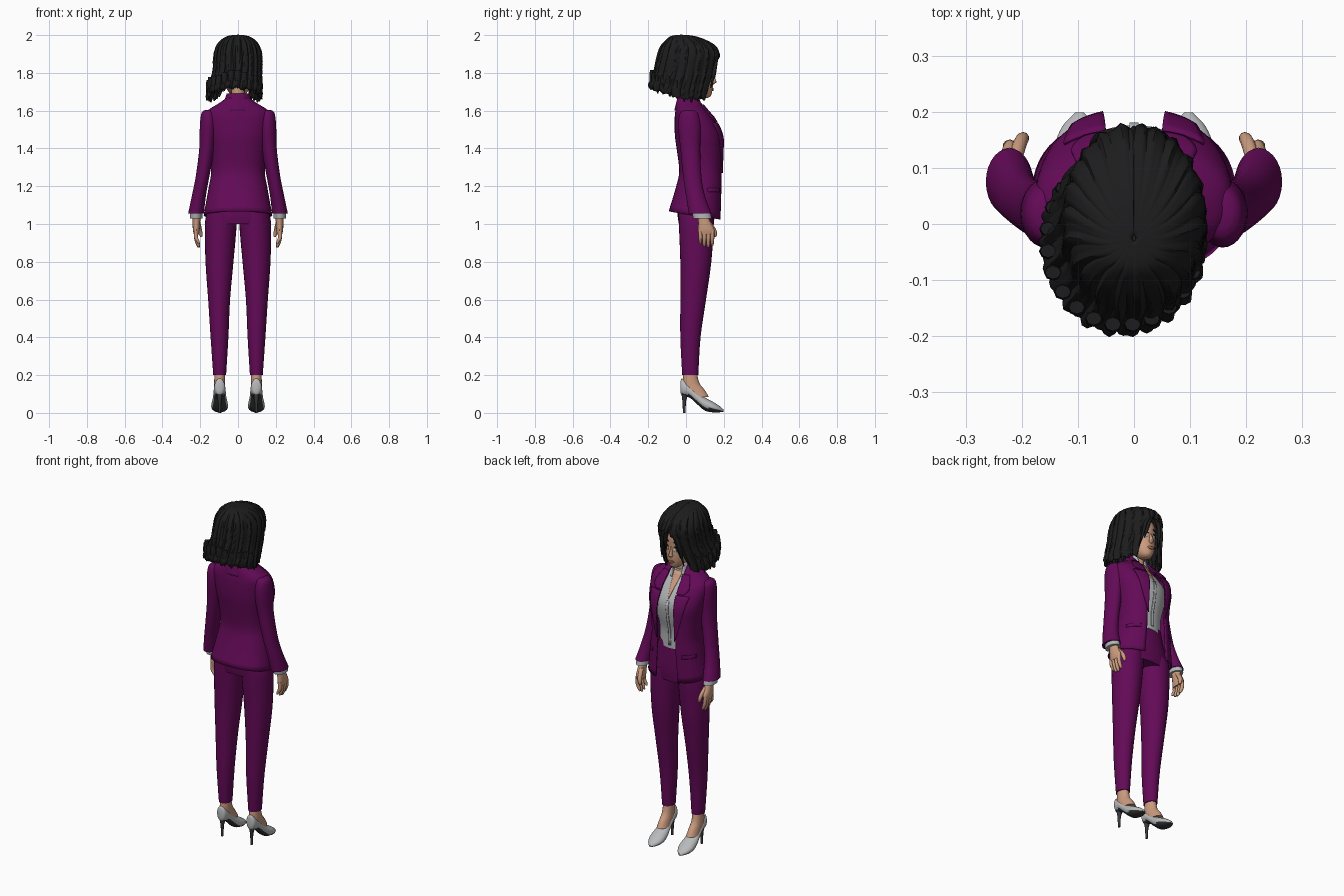
import bpy, bmesh, math
from mathutils import Vector


def material(name, r, g, b):
    m = bpy.data.materials.new(name)
    m.diffuse_color = (r, g, b, 1)
    return m


PURPLE = material("plum cloth", 0.125, 0.003, 0.095)
HAIR = material("black hair", 0.012, 0.012, 0.013)
SKIN = material("skin", 0.60, 0.33, 0.21)
SHIRT = material("pale grey shirt", 0.46, 0.47, 0.49)
SHOE = material("light grey leather", 0.48, 0.49, 0.50)
SOLE = material("dark sole", 0.04, 0.04, 0.04)
WHITE = material("eye white", 0.75, 0.75, 0.75)
IRIS = material("blue grey iris", 0.08, 0.20, 0.24)
LIP = material("lips", 0.42, 0.15, 0.11)


def spline(rings, k):
    """Catmull-Rom resampling of ring tuples."""
    out = []
    for i in range(len(rings) - 1):
        p0, p1, p2 = rings[max(i - 1, 0)], rings[i], rings[i + 1]
        p3 = rings[min(i + 2, len(rings) - 1)]
        for j in range(k):
            t = j / k
            out.append(tuple(b + 0.5 * t * ((c - a) + t * ((2 * a - 5 * b + 4 * c - d) + t * (3 * b - a - 3 * c + d)))
                             for a, b, c, d in zip(p0, p1, p2, p3)))
    return out + [rings[-1]]


def spow(v, e):
    return math.copysign(abs(v) ** e, v)


def finish(name, bm, mats, thick=0, mirror=False, rule=None):
    bmesh.ops.recalc_face_normals(bm, faces=bm.faces)
    for f in bm.faces:
        f.smooth = True
        if rule:
            f.material_index = rule(f)
    for e in bm.edges:
        if len(e.link_faces) == 2 and e.calc_face_angle(0) > 0.8:
            e.smooth = False
    me = bpy.data.meshes.new(name)
    bm.to_mesh(me)
    bm.free()
    for m in mats:
        me.materials.append(m)
    ob = bpy.data.objects.new(name, me)
    bpy.context.collection.objects.link(ob)
    if thick:
        s = ob.modifiers.new("thickness", "SOLIDIFY")
        s.thickness, s.offset = thick, 0
    if mirror:
        ob.modifiers.new("mirror", "MIRROR")


def loft(name, rings, mats, n=28, e=1.0, k=4, thick=0, mirror=False, warp=None, swap=False, rule=None):
    """Rings are (z, centre x, half width, back y, front y[, half front gap]).
    With a gap the loft is an open garment-like shell. swap lofts along y."""
    rings = spline(rings, k)
    shell = len(rings[0]) == 6
    bm, rows = bmesh.new(), []
    for i, r in enumerate(rings):
        z, cx, hw, yb, yf = r[:5]
        a0 = math.asin(min(max(r[5], 0) / hw, 1) ** (1 / e)) if shell else 0
        row = []
        for j in range(n + shell):
            a = a0 + (2 * math.pi - 2 * a0) * j / n
            v = Vector((cx + hw * spow(math.sin(a), e),
                        (yb + yf) / 2 + (yf - yb) / 2 * spow(math.cos(a), e), z))
            if warp:
                warp(i / (len(rings) - 1), a, v)
            row.append(bm.verts.new((v.x, v.z, v.y) if swap else v))
        rows.append(row)
    for p, q in zip(rows, rows[1:]):
        for j in range(n):
            j2 = j + 1 if shell else (j + 1) % n
            bm.faces.new((p[j], p[j2], q[j2], q[j]))
    if not shell:
        bm.faces.new(rows[0])
        bm.faces.new(rows[-1])
    finish(name, bm, mats, thick, mirror, rule)
    return rings


def front_y(rings, z, x, e):
    for a, b in zip(rings, rings[1:]):
        if min(a[0], b[0]) <= z <= max(a[0], b[0]):
            t = (z - a[0]) / (b[0] - a[0])
            hw, yb, yf = (a[i] + (b[i] - a[i]) * t for i in (2, 3, 4))
            s = min(abs(x) / hw, 1) ** (1 / e)
            return (yb + yf) / 2 + (yf - yb) / 2 * math.sqrt(1 - s * s) ** e
    return rings[-1][4]


def patch(name, base, rows, mat, d=0.004, e=1.0, thick=0.003, mirror=True, m=6):
    """Thin plate following the front of a loft; rows are (z, x start, x end)."""
    bm, grid = bmesh.new(), []
    for z, x0, x1 in spline(rows, 3):
        xs = [x0 + (x1 - x0) * j / m for j in range(m + 1)]
        grid.append([bm.verts.new((x, front_y(base, z, x, e) + d, z)) for x in xs])
    for p, q in zip(grid, grid[1:]):
        for j in range(m):
            bm.faces.new((p[j], p[j + 1], q[j + 1], q[j]))
    finish(name, bm, [mat], thick, mirror)


# Trousers
loft("trouser_hips", [(1.23, 0, .115, -.02, .145), (1.15, 0, .135, -.035, .15), (1.06, 0, .165, -.045, .152),
                      (1.0, 0, .172, -.038, .147)], [PURPLE], e=.9)
loft("trouser_leg", [(1.06, .088, .075, -.04, .145), (1.0, .091, .084, -.038, .147), (.8, .098, .074, -.03, .134),
                     (.6, .10, .058, -.03, .106), (.4, .098, .047, -.03, .077), (.2, .097, .034, -.02, .065)],
     [PURPLE], mirror=True)

# Feet and heeled shoes
loft("foot", [(.23, .097, .028, -.012, .055), (.16, .097, .029, -.018, .07), (.12, .097, .03, -.015, .10),
              (.085, .097, .032, .02, .12)], [SKIN], n=20, mirror=True)
loft("shoe", [(-.03, .097, .012, .11, .16), (-.02, .097, .027, .092, .182), (.02, .097, .032, .08, .15),
              (.06, .097, .036, .045, .112), (.10, .097, .043, .012, .082), (.14, .097, .044, .003, .06),
              (.175, .097, .03, .003, .038), (.199, .097, .007, .006, .018)], [SHOE, SOLE], n=24, mirror=True,
     swap=True, rule=lambda f: int(f.normal.z < -.5))
loft("shoe_heel", [(.11, .097, .022, -.026, .02), (.07, .097, .01, -.02, .002), (0, .097, .006, -.016, -.003)],
     [SOLE], n=12, mirror=True)

# Shirt, neck and open neckline
shirt = loft("shirt", [(1.2, 0, .11, -.015, .15), (1.3, 0, .112, -.015, .15), (1.38, 0, .125, -.025, .168),
                       (1.47, 0, .14, -.035, .174), (1.55, 0, .13, -.04, .13), (1.60, 0, .09, -.035, .09),
                       (1.64, 0, .045, -.025, .07)], [SHIRT])
patch("neckline", shirt, [(1.50, -.002, .002), (1.56, -.014, .014), (1.635, -.028, .028)], SKIN, mirror=False)
patch("shirt_placket", shirt, [(1.22, -.008, .008), (1.36, -.008, .008), (1.49, -.008, .008)], SHIRT, mirror=False)
loft("neck", [(1.56, 0, .042, -.02, .07), (1.64, 0, .036, -.02, .065), (1.74, 0, .036, -.02, .07)], [SKIN])
loft("shirt_collar", [(1.595, 0, .065, -.03, .098, .03), (1.64, 0, .05, -.027, .085, .026),
                      (1.69, 0, .047, -.024, .07, .03)], [SHIRT], thick=.005)


# Jacket
def hem(t, a, v):
    v.z -= .022 * math.cos(a) * t ** 6


coat = loft("jacket_body", [(1.665, 0, .058, -.04, .07, .045), (1.635, 0, .10, -.048, .085, .047),
                            (1.60, 0, .155, -.052, .11, .05), (1.56, 0, .172, -.056, .145, .053),
                            (1.47, 0, .163, -.055, .19, .058), (1.38, 0, .147, -.043, .192, .06),
                            (1.28, 0, .138, -.032, .19, .06), (1.2, 0, .15, -.045, .19, .062),
                            (1.045, 0, .178, -.088, .186, .072)],
            [PURPLE], n=48, e=.85, thick=.008, warp=hem)
loft("jacket_collar", [(1.60, 0, .095, -.058, .12, .062), (1.65, 0, .07, -.046, .085, .05),
                       (1.69, 0, .056, -.035, .06, .046)], [PURPLE], thick=.008)
patch("lapel", coat, [(1.27, .057, .06), (1.36, .057, .085), (1.46, .054, .11), (1.535, .05, .125)],
      PURPLE, d=.009, e=.85, thick=.006)
patch("lapel_collar", coat, [(1.54, .05, .09), (1.57, .05, .112), (1.63, .045, .082)],
      PURPLE, d=.009, e=.85, thick=.006)
patch("pocket_flap", coat, [(1.17, .095, .15), (1.19, .095, .148)], PURPLE, d=.006, e=.85, thick=.005)
loft("sleeve", [(1.603, .155, .022, -.01, .04), (1.585, .158, .036, -.032, .065), (1.52, .158, .044, -.042, .08),
                (1.4, .165, .040, -.03, .075), (1.25, .188, .036, -.015, .082), (1.15, .207, .037, .0, .10),
                (1.055, .222, .042, .015, .135)], [PURPLE], mirror=True)
loft("shirt_cuff", [(1.07, .221, .033, .03, .127), (1.03, .222, .033, .038, .136)], [SHIRT], mirror=True)

# Hands
loft("palm", [(1.05, .219, .02, .06, .115), (1.01, .22, .02, .065, .13), (.97, .221, .018, .064, .15),
              (.945, .22, .014, .068, .148)], [SKIN], n=16, mirror=True)
for i, tip in enumerate((.895, .88, .875, .885)):
    y = .064 + .021 * i
    loft(f"finger_{i + 1}", [(.97, .222, .011, y, y + .022), (.93, .223, .011, y + .002, y + .023),
                             (tip + .015, .213, .010, y + .003, y + .021), (tip, .207, .005, y + .007, y + .017)],
         [SKIN], n=10, k=2, mirror=True)
loft("thumb", [(1.015, .212, .012, .10, .128), (.975, .203, .012, .13, .158), (.945, .197, .010, .142, .164),
               (.93, .195, .005, .147, .158)], [SKIN], n=10, k=3, mirror=True)

# Head and face
head = loft("head", [(1.668, 0, .015, .08, .117), (1.68, 0, .034, .05, .132), (1.71, 0, .057, 0, .14),
                     (1.75, 0, .074, -.06, .143), (1.80, 0, .085, -.09, .14), (1.86, 0, .088, -.10, .14),
                     (1.91, 0, .07, -.08, .11), (1.94, 0, .03, -.03, .06)], [SKIN], n=32)
loft("nose", [(1.80, 0, .006, .12, .143), (1.76, 0, .011, .12, .159), (1.75, 0, .013, .12, .160),
              (1.74, 0, .007, .12, .146)], [SKIN], n=12)
patch("lips", head, [(1.704, -.008, .008), (1.713, -.022, .022), (1.721, -.01, .01)], LIP, mirror=False)
patch("eye_white", head, [(1.772, .03, .042), (1.78, .02, .054), (1.795, .02, .056), (1.803, .03, .048)], WHITE, d=.002)
patch("iris", head, [(1.774, .034, .04), (1.788, .027, .047), (1.802, .032, .042)], IRIS, d=.004)
patch("pupil", head, [(1.783, .035, .039), (1.789, .033, .041), (1.795, .035, .039)], HAIR, d=.006)
patch("eyelash", head, [(1.799, .016, .062), (1.808, .024, .058)], HAIR, d=.005)
patch("eyebrow", head, [(1.828, .016, .062), (1.836, .02, .056)], HAIR, d=.003)


# Bob hair: rippled strands, hem rising towards the back
def strands(t, a, v):
    back = max(-math.cos(a), 0)
    ripple = .004 * math.sin(23 * a) + .003 * math.sin(41 * a + 1 + 3 * t)
    fade = min(t * 2.5, 1)
    v.x += ripple * fade * math.sin(a)
    v.y += ripple * fade * math.cos(a)
    v.z += .06 * back * t ** 4 + (.007 * math.sin(17 * a) + .004 * math.sin(37 * a)) * t ** 8


loft("hair", [(1.996, 0, .003, -.03, -.02, 0), (1.99, 0, .05, -.075, .04, 0), (1.97, 0, .085, -.10, .10, 0),
              (1.94, 0, .107, -.125, .15, 0), (1.90, 0, .118, -.14, .17, .006), (1.86, 0, .121, -.15, .166, .035),
              (1.80, -.003, .122, -.163, .155, .058), (1.74, -.012, .133, -.18, .14, .068),
              (1.70, -.018, .139, -.192, .13, .074), (1.665, -.02, .138, -.185, .125, .08)],
     [HAIR], n=144, thick=.012, warp=strands)
loft("hair_parting", [(1.995, 0, .012, -.05, .02), (1.96, 0, .02, -.03, .13), (1.91, 0, .016, .05, .175),
                      (1.89, 0, .004, .12, .165)], [HAIR], n=16)
for i, (dx, end) in enumerate(((.03, 1.77), (.055, 1.72), (-.05, 1.74), (-.066, 1.70))):
    loft(f"front_lock_{i + 1}", [(1.905, dx * .3, .012, .145, .172), (1.86, dx * .8, .011, .146, .168),
                                 ((1.86 + end) / 2, dx * 1.05, .008, .138, .156), (end, dx * 1.2, .002, .128, .134)],
         [HAIR], n=10)
# Tapered ends hanging below the bob
for i in range(18):
    a = .9 + (2 * math.pi - 1.8) * i / 17
    x, y = -.02 + .134 * math.sin(a), -.03 + .15 * math.cos(a)
    z = 1.66 + .06 * max(-math.cos(a), 0) + .008 * math.sin(5 * i)
    loft(f"hair_tip_{i + 1}", [(z + .09, x, .014, y - .012, y + .012), (z + .04, x, .016, y - .015, y + .014),
                               (z - .008, x, .003, y - .004, y + .002)], [HAIR], n=8, k=3)
